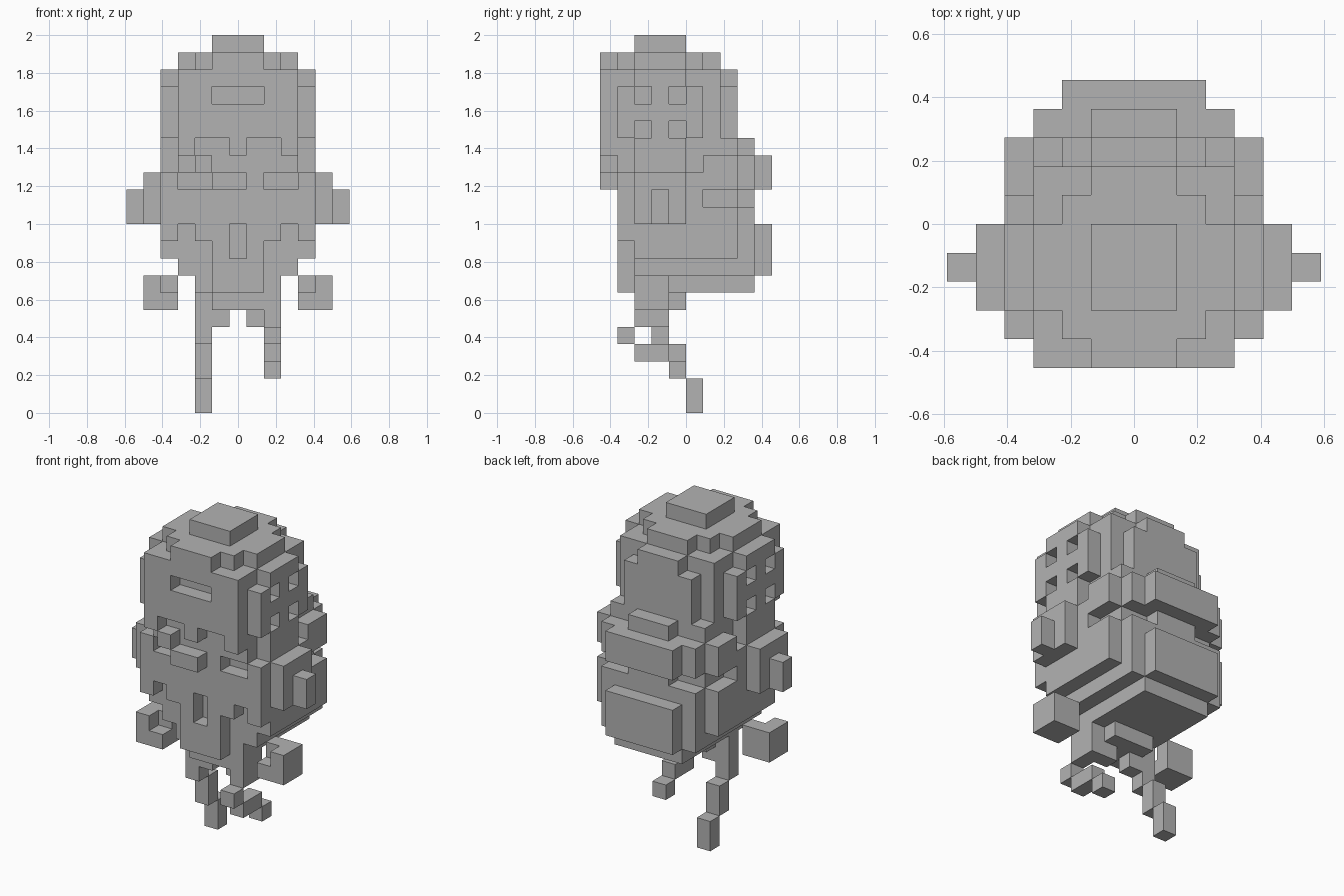
import bpy
import bmesh
from mathutils import Vector

cube = bpy.data.objects.get("Cube")
if cube:
    bpy.data.objects.remove(cube, do_unlink=True)

UNIT = 2 / 22
cells = {}          # grid cell -> part name


def fill(part, x, y, z):
    """Fill a block of cells; each range is inclusive."""
    for i in range(x[0], x[1] + 1):
        for j in range(y[0], y[1] + 1):
            for k in range(z[0], z[1] + 1):
                cells.setdefault((i, j, k), part)


def wide(part, half, y, z):
    """Fill a block centred on the middle column."""
    fill(part, (-half, half), y, z)


def pair(part, x, y, z):
    """Fill a block and its mirror image."""
    fill("left_" + part, x, y, z)
    fill("right_" + part, (-x[1], -x[0]), y, z)


def carve(x, y, z):
    for i in range(x[0], x[1] + 1):
        for j in range(y[0], y[1] + 1):
            for k in range(z[0], z[1] + 1):
                cells.pop((i, j, k), None)


# Helmet: cap, stepped crown, shell and rounded back panel
wide("helmet_cap", 1, (2, 4), (21, 21))
for half, y in ((1, (0, 6)), (2, (1, 5)), (3, (2, 4))):
    wide("helmet", half, y, (20, 20))
wide("helmet", 3, (0, 6), (16, 19))
wide("helmet_back", 2, (7, 7), (16, 18))
wide("helmet_back", 1, (7, 7), (19, 19))
carve((-1, 1), (0, 0), (18, 18))

# Face below the visor, cheek guards and nose guard
wide("face", 3, (1, 7), (14, 15))
wide("nose_guard", 0, (0, 0), (15, 15))
pair("cheek_guard", (3, 3), (0, 0), (15, 15))
fill("mouth_piece", (-2, -2), (0, 0), (14, 14))
fill("mouth_piece", (-1, 0), (0, 0), (13, 13))

# Ear discs with four sockets each
pair("ear", (4, 4), (2, 4), (14, 19))
pair("ear", (4, 4), (1, 5), (16, 18))
for j in (2, 4):
    for k in (16, 18):
        for side in (-4, 4):
            carve((side, side), (j, j), (k, k))

# Torso with notched collar and hem
wide("torso", 4, (1, 5), (10, 13))
for side in (-3, 0, 3):
    carve((side, side), (1, 1), (10, 10))
for start in (-3, 2):
    carve((start, start + 1), (1, 1), (13, 13))
wide("belt", 4, (2, 5), (9, 9))
pair("buckle", (1, 1), (1, 1), (9, 9))

# Backpack: upper roll, recessed waist and lower bag
wide("upper_roll", 4, (6, 7), (13, 14))
wide("upper_roll", 3, (8, 8), (13, 14))
wide("upper_roll", 2, (9, 9), (13, 14))
wide("upper_roll", 1, (8, 8), (15, 15))
wide("pack_waist", 3, (6, 7), (12, 12))
wide("pack_waist", 1, (8, 8), (12, 12))
wide("lower_bag", 4, (6, 7), (9, 11))
wide("lower_bag", 3, (7, 8), (8, 11))
wide("lower_bag", 2, (9, 9), (8, 10))
wide("lower_bag", 2, (7, 8), (7, 7))

# Hips and front flap
wide("hips", 3, (2, 6), (8, 8))
wide("hips", 2, (2, 6), (7, 7))
wide("hips", 1, (2, 4), (6, 6))
wide("front_flap", 1, (1, 1), (7, 8))

# Arms and detached hands with a grip notch
pair("arm", (5, 5), (2, 4), (11, 13))
pair("arm", (6, 6), (3, 3), (11, 12))
pair("hand", (4, 5), (2, 3), (6, 7))
for side in (-4, 4):
    carve((side, side), (2, 2), (7, 7))

# Running legs: one reaching down, one bent
pair("leg", (1, 2), (3, 3), (5, 6))
fill("right_leg", (-2, -2), (3, 3), (4, 4))
fill("right_leg", (-2, -2), (4, 4), (2, 3))
fill("right_leg", (-2, -2), (5, 5), (0, 1))
fill("left_leg", (2, 2), (2, 2), (5, 6))
fill("left_leg", (2, 2), (1, 1), (4, 4))
fill("left_leg", (2, 2), (2, 3), (3, 3))
fill("left_leg", (2, 2), (4, 4), (2, 2))

grey = bpy.data.materials.new("plain grey")
grey.use_nodes = True
colour = (0.45, 0.45, 0.45, 1)
grey.diffuse_color = colour
grey.node_tree.nodes["Principled BSDF"].inputs["Base Color"].default_value = colour


def build(part):
    """Skin the exposed sides of one part's cells."""
    bm = bmesh.new()
    corners = {}

    def corner(point):
        key = tuple(round(c * 2) for c in point)
        if key not in corners:
            corners[key] = bm.verts.new(point * UNIT)
        return corners[key]

    for cell, owner in cells.items():
        if owner != part:
            continue
        centre = Vector(cell) + Vector((0, -4.5, 0.5))
        for axis in range(3):
            for sign in (-1, 1):
                normal = Vector((0, 0, 0))
                normal[axis] = sign
                if tuple(int(c) for c in Vector(cell) + normal) in cells:
                    continue
                u = Vector((0, 0, 0))
                u[(axis + 1) % 3] = 0.5
                v = normal.cross(u)
                mid = centre + normal / 2
                bm.faces.new([corner(mid + d) for d in (-u - v, u - v, u + v, v - u)])
    bmesh.ops.dissolve_limit(bm, angle_limit=0.01, verts=bm.verts, edges=bm.edges)
    mesh = bpy.data.meshes.new(part)
    bm.to_mesh(mesh)
    bm.free()
    mesh.materials.append(grey)
    bpy.context.collection.objects.link(bpy.data.objects.new(part, mesh))


for name in sorted(set(cells.values())):
    build(name)
